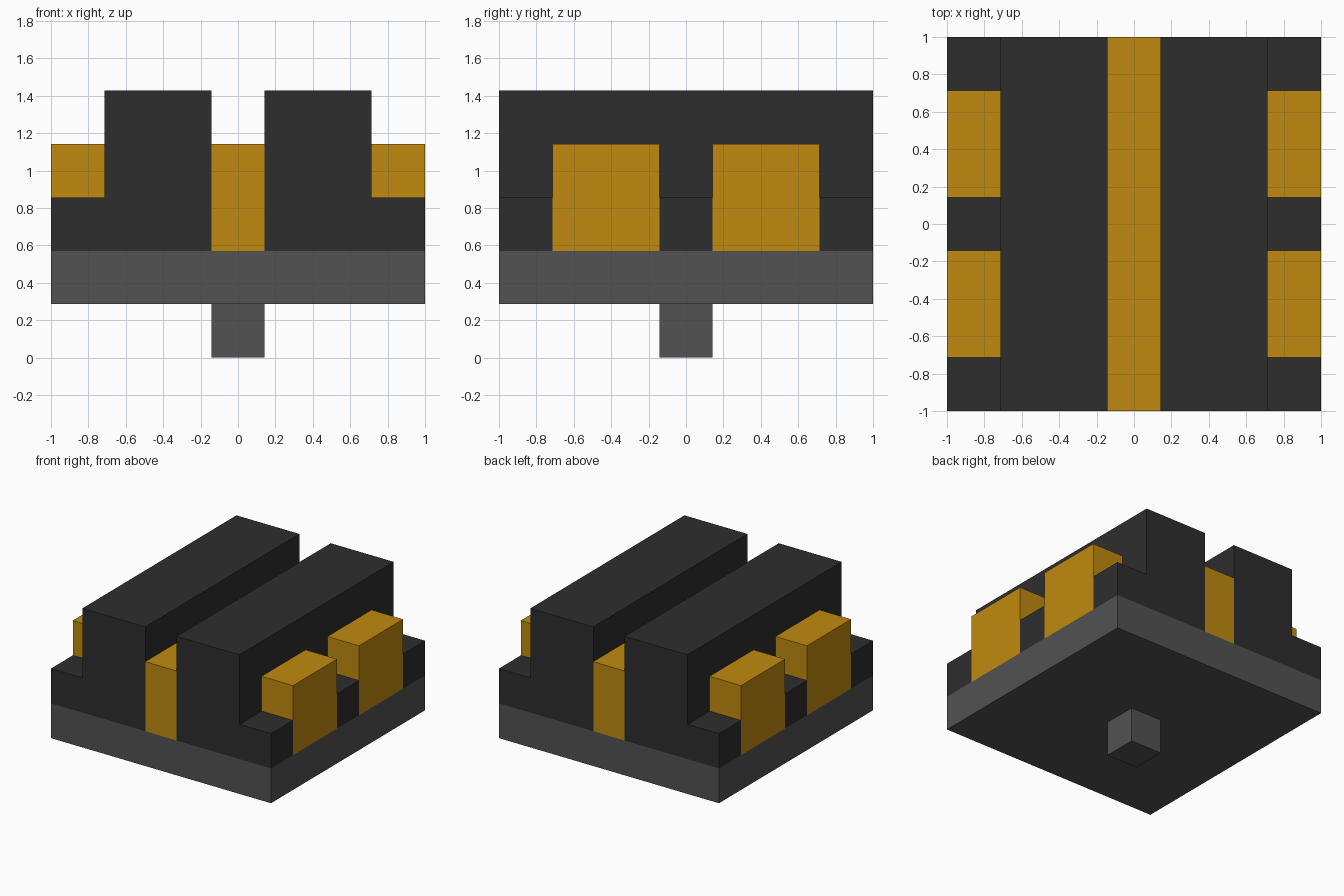
import bpy
import bmesh

cube = bpy.data.objects.get("Cube")
if cube:
    bpy.data.objects.remove(cube, do_unlink=True)

U = 2 / 7  # module size: the model is seven modules wide


def material(name, rgb):
    m = bpy.data.materials.new(name)
    m.use_nodes = True
    m.diffuse_color = (*rgb, 1)
    bsdf = next(n for n in m.node_tree.nodes if n.type == 'BSDF_PRINCIPLED')
    bsdf.inputs["Base Color"].default_value = (*rgb, 1)
    return m


GREY = material("mid grey", (0.085, 0.085, 0.085))
BLACK = material("charcoal", (0.027, 0.027, 0.027))
GOLD = material("gold", (0.53, 0.255, 0.0045))


def finish(name, bm, mat):
    bmesh.ops.recalc_face_normals(bm, faces=bm.faces)
    mesh = bpy.data.meshes.new(name)
    bm.to_mesh(mesh)
    bm.free()
    mesh.materials.append(mat)
    obj = bpy.data.objects.new(name, mesh)
    bpy.context.collection.objects.link(obj)


def box(name, x, y, z, mat):
    """Box from (min, max) ranges given in modules."""
    bm = bmesh.new()
    bmesh.ops.create_cube(bm, size=1)
    for v in bm.verts:
        v.co = [U * (sum(r) / 2 + c * (r[1] - r[0])) for c, r in zip(v.co, (x, y, z))]
    finish(name, bm, mat)


def raise_faces(bm, faces, height):
    """Extrude faces upward and return the new top faces."""
    result = bmesh.ops.extrude_face_region(bm, geom=faces)["geom"]
    bmesh.ops.translate(bm, vec=(0, 0, height * U),
                        verts=[g for g in result if isinstance(g, bmesh.types.BMVert)])
    return [g for g in result if isinstance(g, bmesh.types.BMFace)]


def ridge(name, side):
    """Tall ridge with three low shelves along its outer edge."""
    bm = bmesh.new()
    rows = (-3.5, -2.5, -0.5, 0.5, 2.5, 3.5)
    for i, (y0, y1) in enumerate(zip(rows, rows[1:])):
        spans = [(0.5, 2.5)] + ([(2.5, 3.5)] if i % 2 == 0 else [])
        for x0, x1 in spans:
            bm.faces.new([bm.verts.new((side * x * U, y * U, 2 * U))
                          for x, y in ((x0, y0), (x1, y0), (x1, y1), (x0, y1))])
    bmesh.ops.remove_doubles(bm, verts=bm.verts, dist=1e-4)
    bottom = bm.faces[:]
    tops = raise_faces(bm, bottom, 1)
    inner = [f for f in tops if abs(f.calc_center_median().x) < 2.5 * U]
    raise_faces(bm, inner, 2)
    bmesh.ops.recalc_face_normals(bm, faces=bm.faces)
    bmesh.ops.dissolve_limit(bm, angle_limit=0.01, verts=bm.verts, edges=bm.edges)
    finish(name, bm, BLACK)


# Grey mounting peg and base plate
box("mounting_peg", (-0.5, 0.5), (-0.5, 0.5), (0, 1), GREY)
box("base_plate", (-3.5, 3.5), (-3.5, 3.5), (1, 2), GREY)

# Gold bar between the two ridges
box("centre_bar", (-0.5, 0.5), (-3.5, 3.5), (2, 4), GOLD)

# Ridges and the gold blocks set between their shelves
for label, side in (("left", 1), ("right", -1)):
    ridge(label + "_ridge", side)
    xs = sorted((side * 2.5, side * 3.5))
    box(label + "_front_block", xs, (-2.5, -0.5), (2, 4), GOLD)
    box(label + "_back_block", xs, (0.5, 2.5), (2, 4), GOLD)
